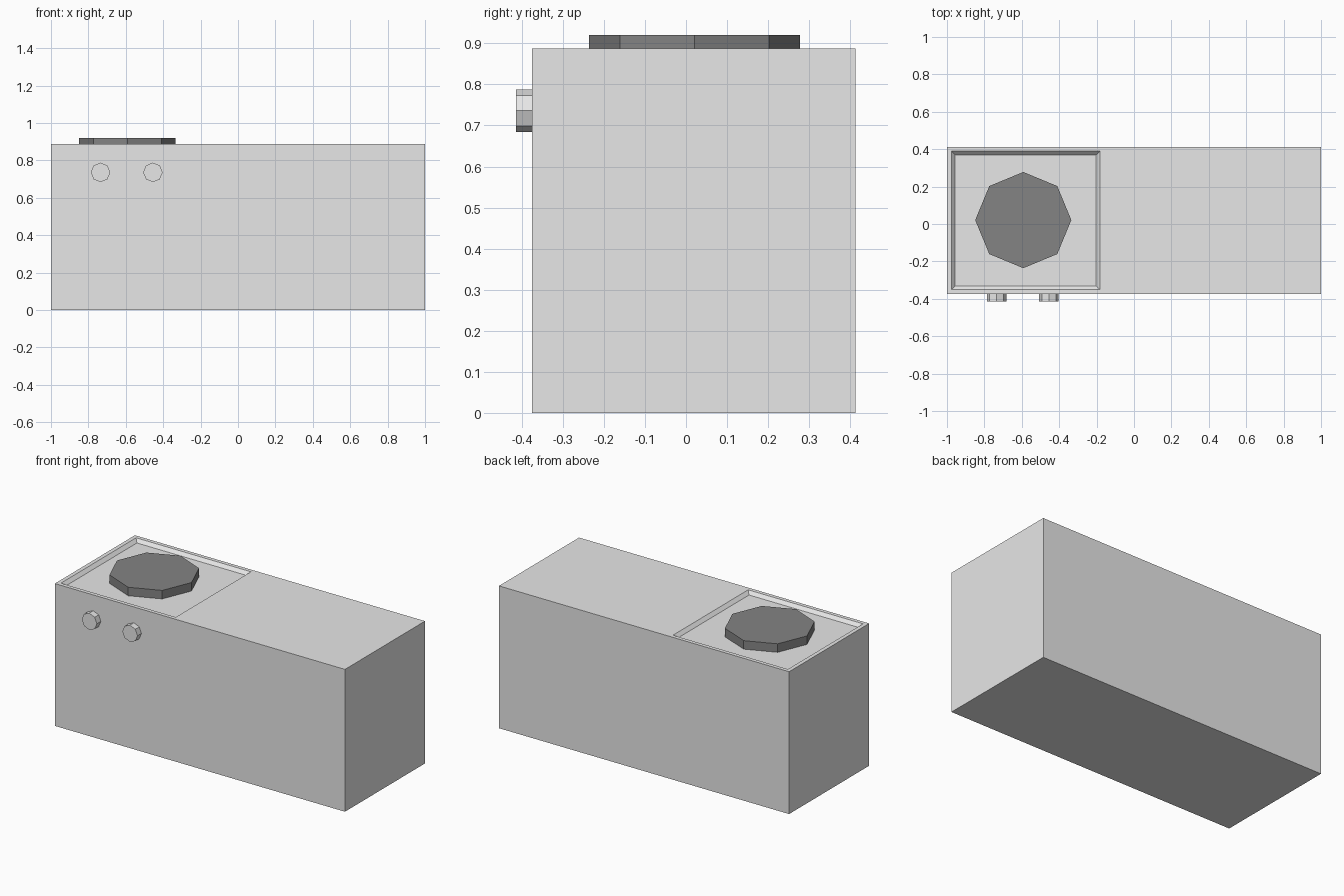
import bpy, bmesh, math

if "Cube" in bpy.data.objects:
    bpy.data.objects.remove(bpy.data.objects["Cube"])

TOP = 0.887


def material(name, v):
    m = bpy.data.materials.new(name)
    m.diffuse_color = (v, v, v, 1)
    m.use_nodes = True
    m.node_tree.nodes["Principled BSDF"].inputs["Base Color"].default_value = m.diffuse_color
    return m


light_grey = material("light_grey", 0.8)
dark_grey = material("dark_grey", 0.23)


def rect_stack(name, rects, mat):
    """Bridge a series of rectangles (x0, x1, y0, y1, z), capped at both ends."""
    bm = bmesh.new()
    loops = []
    for x0, x1, y0, y1, z in rects:
        loops.append([bm.verts.new(c) for c in
                      ((x0, y0, z), (x1, y0, z), (x1, y1, z), (x0, y1, z))])
    bm.faces.new(loops[0][::-1])
    for a, b in zip(loops, loops[1:]):
        for i in range(4):
            j = (i + 1) % 4
            bm.faces.new((a[i], a[j], b[j], b[i]))
    bm.faces.new(loops[-1])
    bmesh.ops.recalc_face_normals(bm, faces=bm.faces)
    me = bpy.data.meshes.new(name)
    bm.to_mesh(me)
    bm.free()
    me.materials.append(mat)
    ob = bpy.data.objects.new(name, me)
    bpy.context.collection.objects.link(ob)


def octagon(name, radius, depth, loc, rot, mat):
    bpy.ops.mesh.primitive_cylinder_add(vertices=8, radius=radius, depth=depth,
                                        location=loc, rotation=rot)
    ob = bpy.context.object
    ob.name = name
    ob.data.materials.append(mat)


# Counter block with a shallow bevelled tray sunk into the left of its top
rect_stack("counter_body", [
    (-1, 1, -0.375, 0.413, 0),
    (-1, 1, -0.375, 0.413, TOP),
    (-0.975, -0.183, -0.351, 0.389, TOP),
    (-0.956, -0.202, -0.332, 0.370, TOP - 0.02),
], light_grey)

# Hot plate standing in the tray
z0, z1 = TOP - 0.02, 0.92
octagon("hot_plate", 0.257, z1 - z0, (-0.592, 0.021, (z0 + z1) / 2), (0, 0, 0), dark_grey)

# Two control knobs on the front
for side, x in (("left", -0.735), ("right", -0.455)):
    octagon("knob_" + side, 0.052, 0.04, (x, -0.394, 0.736), (math.pi / 2, 0, 0), light_grey)
